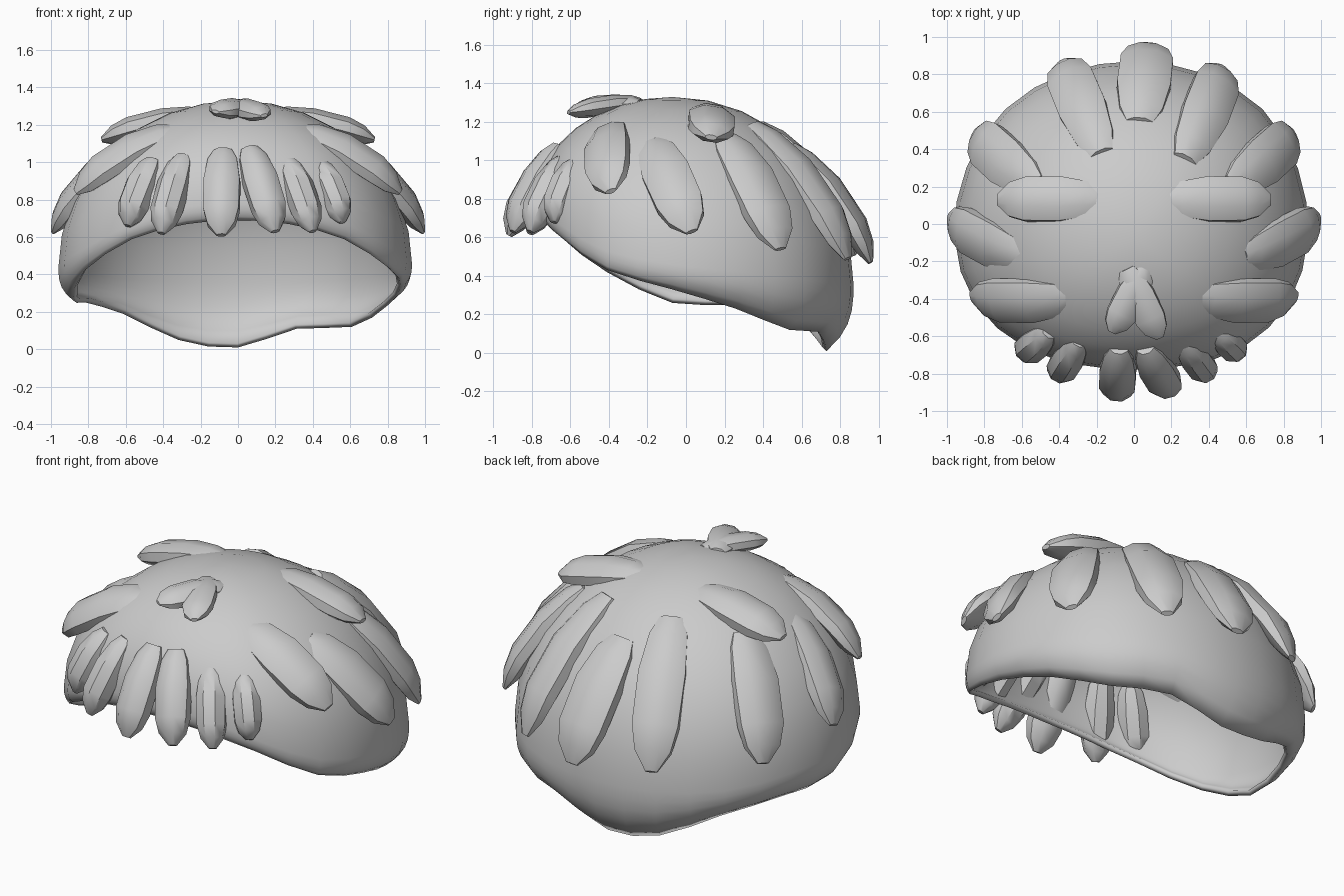
import bpy
import bmesh
import math
from mathutils import Vector

default = bpy.data.objects.get("Cube")
if default:
    bpy.data.objects.remove(default)

hair = bpy.data.materials.new("hair grey")
hair.use_nodes = True
COLOUR = (0.6, 0.6, 0.6, 1)
hair.diffuse_color = COLOUR
hair.node_tree.nodes["Principled BSDF"].inputs["Base Color"].default_value = COLOUR

APEX = Vector((0, -0.07, 1.33))


def finish(name, bm, angle):
    """Turn a bmesh into a shaded object with the hair material."""
    bmesh.ops.recalc_face_normals(bm, faces=bm.faces)
    mesh = bpy.data.meshes.new(name)
    bm.to_mesh(mesh)
    bm.free()
    mesh.materials.append(hair)
    obj = bpy.data.objects.new(name, mesh)
    bpy.context.collection.objects.link(obj)
    bpy.ops.object.select_all(action="DESELECT")
    obj.select_set(True)
    bpy.context.view_layer.objects.active = obj
    bpy.ops.object.shade_smooth_by_angle(angle=math.radians(angle))
    return obj


def bridge(bm, a, b):
    for i in range(len(a)):
        j = (i + 1) % len(a)
        bm.faces.new((a[i], a[j], b[j], b[i]))


# Cap outline by direction, from the front round the left side:
# widest radius, height of widest point, rim radius, rim height
OUTLINE = [
    (.71, .78, .68, .69), (.74, .76, .71, .67), (.83, .67, .80, .59), (.90, .53, .88, .43),
    (.93, .46, .87, .33), (.95, .42, .86, .23), (.97, .38, .86, .12), (.95, .36, .82, .11),
    (.94, .36, .80, .01), (.95, .36, .83, .05), (.97, .38, .87, .19), (.97, .42, .88, .25),
    (.96, .44, .88, .26), (.92, .52, .89, .42), (.83, .66, .80, .59), (.74, .76, .71, .67)]


def outline_at(u):
    """Smoothly interpolate the cap outline at a fractional index."""
    k, f = int(u), u - int(u)
    p = [OUTLINE[(k + d) % len(OUTLINE)] for d in (-1, 0, 1, 2)]
    return [b + f * (c - a) / 2 + f * f * (a - 2.5 * b + 2 * c - d / 2)
            + f ** 3 * (1.5 * (b - c) + (d - a) / 2) for a, b, c, d in zip(*p)]


def build_cap():
    bm = bmesh.new()
    segments, upper, lower = 32, 8, 5
    rings = [[] for _ in range(upper + lower)]
    for s in range(segments):
        a = 2 * math.pi * s / segments
        wide, mid_z, rim_r, rim_z = outline_at(s * len(OUTLINE) / segments)
        profile = []
        for i in range(1, upper + 1):
            phi = math.pi / 2 * i / upper
            profile.append((wide * math.sin(phi), mid_z + (APEX.z - mid_z) * math.cos(phi)))
        for i in range(1, lower + 1):
            t = i / lower
            profile.append((wide + (rim_r - wide) * t ** 3, mid_z + (rim_z - mid_z) * t))
        for ring, (r, z) in zip(rings, profile):
            ring.append(bm.verts.new((APEX.x + r * math.sin(a), APEX.y - r * math.cos(a), z)))
    top = bm.verts.new(APEX)
    for i in range(segments):
        bm.faces.new((top, rings[0][i], rings[0][(i + 1) % segments]))
    for a, b in zip(rings, rings[1:]):
        bridge(bm, a, b)
    cap = finish("hair_cap", bm, 45)
    shell = cap.modifiers.new("thickness", "SOLIDIFY")
    shell.thickness = 0.03
    shell.offset = -1


# Tuft shape: position along length, width scale, thickness scale
STATIONS = [(0, .5, .5), (.12, .8, .8), (.38, 1, 1), (.72, .98, 1), (.88, .76, .75), (1, .25, .2)]


def build_tuft(name, root, tip, width, thick, bulge):
    """Loft a blunt-tipped lock from root to tip, bowed away from the head."""
    root, tip = Vector(root), Vector(tip)
    along = (tip - root).normalized()
    out = (root + tip) / 2 - Vector((0, 0, .45))
    out = (out - along * out.dot(along)).normalized()
    side = along.cross(out)
    bm = bmesh.new()
    rings = []
    for t, w, h in STATIONS:
        centre = root.lerp(tip, t) + out * bulge * 4 * t * (1 - t)
        ring = []
        for i in range(8):
            a = math.pi * (i + .5) / 4
            ring.append(bm.verts.new(centre + side * math.cos(a) * w * width / 2
                                     + out * math.sin(a) * h * thick / 2))
        rings.append(ring)
    for a, b in zip(rings, rings[1:]):
        bridge(bm, a, b)
    bm.faces.new(rings[0])
    bm.faces.new(rings[-1])
    finish(name, bm, 40)


build_cap()

# Side locks, mirrored on both sides
SIDE = {
    "upper_lock": ((.18, .13, 1.25), (.73, .13, 1.12), .26, .14, .02),
    "temple_lock": ((.33, -.39, 1.17), (.87, -.39, .84), .26, .14, .05),
    "ear_lock": ((.58, -.18, 1.09), (.99, .03, .63), .27, .14, .04),
    "rear_side_lock": ((.52, .2, 1.12), (.85, .49, .54), .28, .14, .05)}
for name, (root, tip, *size) in SIDE.items():
    for label, s in (("left", 1), ("right", -1)):
        build_tuft(f"{label}_{name}", (s * root[0], *root[1:]), (s * tip[0], *tip[1:]), *size)

# Locks down the back
build_tuft("back_centre_lock", (.03, .54, 1.07), (.08, .96, .47), .31, .15, .05)
build_tuft("back_left_lock", (.27, .34, 1.18), (.47, .84, .49), .28, .15, .07)
build_tuft("back_right_lock", (-.17, .37, 1.18), (-.38, .87, .51), .28, .15, .07)

# Small forked lock on the crown
build_tuft("crown_lock_right", (.06, -.24, 1.29), (-.12, -.58, 1.27), .18, .10, .01)
build_tuft("crown_lock_left", (-.04, -.24, 1.30), (.14, -.61, 1.25), .18, .10, .01)

# Fringe, thick enough to press through the cap: root x, y, z, tip x, y, z, width
FRINGE = [
    (-.45, -.57, 1.01, -.59, -.69, .66, .18), (-.29, -.62, 1.03, -.41, -.81, .62, .18),
    (-.08, -.66, 1.06, -.09, -.92, .61, .21), (.06, -.66, 1.07, .20, -.90, .63, .20),
    (.26, -.62, 1.01, .40, -.81, .63, .17), (.43, -.56, .99, .56, -.69, .68, .16)]
for n, (*points, width) in enumerate(FRINGE, 1):
    build_tuft(f"fringe_lock_{n}", points[:3], points[3:], width, .17, .02)
